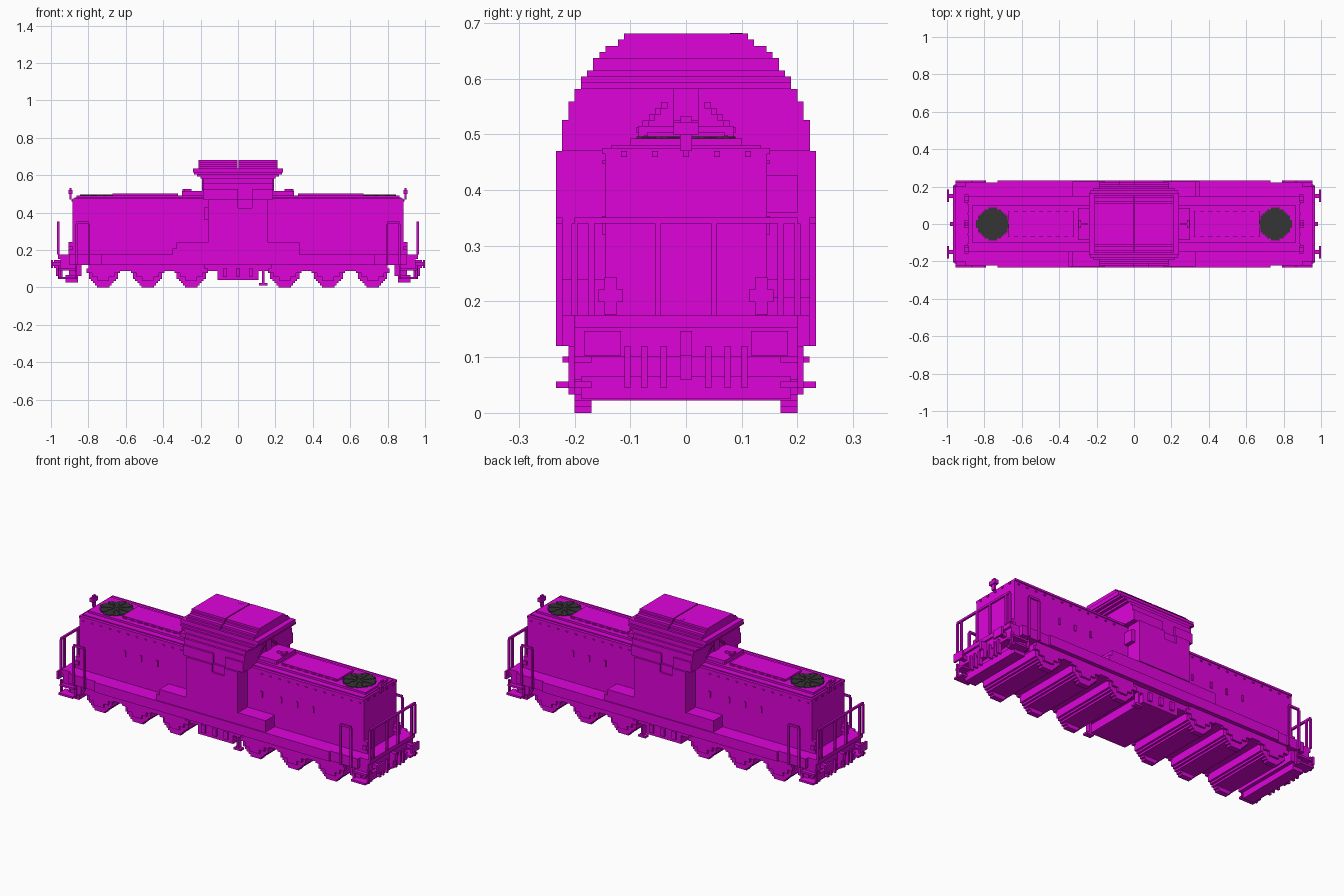
import bpy, bmesh, math
from mathutils import Matrix

cube = bpy.data.objects.get("Cube")
if cube:
    bpy.data.objects.remove(cube, do_unlink=True)

# Main dimensions
STEP = 1 / 90  # size of one block in the stepped shapes
HALF = STEP / 2
TIP = 1.0
BEAM = 0.95
HOOD_END, HOOD_SIDE, HOOD_TOP = 0.885, 0.145, 0.47
ROOF = HOOD_TOP + 2 * STEP
SIDE, FRAME_SIDE, GAUGE = 0.233, 0.2, 0.17
FRAME, DECK = 0.12, 0.175
CAB_END, CAB_FLOOR = 0.16, 0.24
RAIL_TOP = 0.34


def material(name, rgb):
    mat = bpy.data.materials.new(name)
    mat.use_nodes = True
    mat.diffuse_color = (*rgb, 1)
    mat.node_tree.nodes["Principled BSDF"].inputs["Base Color"].default_value = (*rgb, 1)
    return mat


MAGENTA = material("magenta", (0.74, 0.001, 0.71))
GREY = material("dark grey", (0.035, 0.035, 0.035))


def both(half):
    return (-half, half)


def around(centre, half):
    return (centre - half, centre + half)


def above(base, height):
    return (base, base + height)


def part(name, boxes, mat=MAGENTA):
    """One object made of blocks, each given as its x, y and z spans."""
    bm = bmesh.new()
    for spans in boxes:
        middle = Matrix.Translation([(low + high) / 2 for low, high in spans])
        size = Matrix.Diagonal([high - low for low, high in spans] + [1])
        bmesh.ops.create_cube(bm, size=1, matrix=middle @ size)
    mesh = bpy.data.meshes.new(name)
    bm.to_mesh(mesh)
    bm.free()
    mesh.materials.append(mat)
    bpy.context.collection.objects.link(bpy.data.objects.new(name, mesh))


def flip_x(boxes):
    return boxes + [((-b, -a), y, z) for (a, b), y, z in boxes]


def flip_y(boxes):
    return boxes + [(x, (-b, -a), z) for x, (a, b), z in boxes]


def four(boxes):
    return flip_x(flip_y(boxes))


def turned(boxes):
    """The boxes and their copies turned half way round."""
    return boxes + [((-b, -a), (-d, -c), z) for (a, b), (c, d), z in boxes]


def disc_rows(radius):
    """Rows of a stepped disc: span of the row and its half width."""
    count = round(radius / STEP)
    for row in range(-count, count):
        across = math.sqrt(radius ** 2 - ((row + 0.5) * STEP) ** 2)
        yield above(row * STEP, STEP), max(round(across / STEP), 1) * STEP


# Frame, deck and raised step beside the cab
part("underframe", [(both(0.8), both(FRAME_SIDE), (FRAME - 3 * STEP, FRAME + STEP))])
part("deck", [(both(0.73), both(SIDE), (FRAME, DECK)),
              (both(0.9), both(SIDE - STEP), (FRAME, DECK)),
              (both(BEAM + STEP), both(FRAME_SIDE), above(DECK - 2 * STEP, 2 * STEP))])
part("side_step", [(both(0.33), both(SIDE - HALF), (DECK, CAB_FLOOR))]
     + turned([((-0.35, 0), (-SIDE + HALF, 0), above(DECK, 3 * STEP))]))

# Long hood with stepped roof edges
part("hood", [(both(HOOD_END), both(HOOD_SIDE), (DECK, HOOD_TOP)),
              (both(HOOD_END), both(HOOD_SIDE + HALF), around(HOOD_TOP, HALF)),
              (both(HOOD_END - STEP), both(HOOD_SIDE - STEP), above(HOOD_TOP, STEP)),
              (both(HOOD_END - 2 * STEP), both(HOOD_SIDE - 4 * STEP), (HOOD_TOP, ROOF))])
part("hood_top_panels", flip_x([((0.32, 0.67), both(0.07), above(ROOF, STEP)),
                                ((CAB_END, 0.3), both(0.085), above(ROOF, 2 * STEP))]))
part("hood_top_ribs", four([(above(0.33 + rib * 4 * STEP, 2 * STEP), above(0.07, HALF),
                             above(ROOF, HALF)) for rib in range(8)]))
part("hood_edge_rivets", four([(around(0.25 + rivet * 5 * STEP, HALF),
                                above(HOOD_SIDE, HALF), above(HOOD_TOP - 2 * STEP, HALF))
                               for rivet in range(12)]))
part("hood_side_vents", turned([(around(x, HALF), above(-HOOD_SIDE - HALF, HALF),
                                 above(0.32, 3 * STEP))
                                for x in (-0.6, -0.5, -0.4, 0.25, 0.37, 0.47, 0.57)]))
part("hood_end_rivets", flip_x([(above(HOOD_END, HALF), around(rivet * 5 * STEP, HALF),
                                 above(HOOD_TOP - STEP, STEP))
                                for rivet in range(-2, 3)]))
part("roof_horns", flip_x([(around(0.27, 2 * STEP), both(HALF), above(ROOF, 3 * STEP)),
                           (around(0.29, HALF), both(2 * STEP), above(ROOF, 3 * STEP))]))

# Roof fans: stepped disc with radial blades, almost flush with the hood top
FAN, FAN_X, THIN = 0.085, 0.755, 0.002
BLOCKS = [(i + 0.5) * STEP for i in range(-8, 8)]
for label, centre in (("left", FAN_X), ("right", -FAN_X)):
    part(label + "_fan", [(around(centre, across), row, around(ROOF, THIN))
                          for row, across in disc_rows(FAN)], GREY)
    part(label + "_fan_blades",
         [(around(centre + x, HALF), around(y, HALF), above(ROOF, 2 * THIN))
          for x in BLOCKS for y in BLOCKS
          if math.hypot(x, y) < FAN and math.sin(math.atan2(y, x) * 8) > 0.2], GREY)

# Cab and roof: one arched cross-section in stepped rows, flared at the eaves
SHOULDER, EAVES, FLARE, CROWN = HOOD_TOP, 0.58, 0.635, 0.68
WINDOW_LOW, WINDOW_HIGH, PANE = SHOULDER - 4 * STEP, 0.525, 0.075


def arch(z):
    """Half width of the row of blocks starting at z."""
    if z < SHOULDER - HALF:
        return SIDE
    width = SIDE * math.sqrt(1 - ((z + HALF - 0.45) / 0.26) ** 2)
    return math.floor(width / STEP) * STEP


def cab_length(z):
    if z < SHOULDER - HALF:
        return CAB_END
    if z < EAVES:
        return CAB_END + 2.5 * STEP
    if z < FLARE:
        return min(0.24, 0.2 + (z - EAVES) * 1.5)
    return 0.21


rows = round((CROWN - WINDOW_LOW) / STEP)
levels = [WINDOW_LOW + row * STEP for row in range(rows)]
cab = [(both(CAB_END), both(SIDE), (CAB_FLOOR, WINDOW_LOW))]
for z in levels:
    end, width, level = cab_length(z), arch(z), above(z, STEP)
    if z < WINDOW_HIGH - HALF:
        # Rows beside the recessed side windows
        core = width - STEP
        cab.append((both(end), both(core), level))
        cab += turned([((-end, 0), (-width, -core), level), ((PANE, end), (-width, -core), level)])
    elif z < FLARE:
        cab.append((both(end), both(width), level))
part("cab", cab)
part("cab_roof", flip_x([((HALF / 2, cab_length(z)), both(arch(z)), above(z, STEP))
                         for z in levels if z >= FLARE]))
part("cab_roof_hatch", [(around(-0.04, STEP), around(0.09, STEP), around(CROWN, THIN))])
part("cab_door_handles", turned([(above(-CAB_END - 2 * STEP, 2 * STEP), (-FRAME_SIDE, -HOOD_SIDE),
                                  above(0.36, 6 * STEP))]))

# Windscreen frames: centre pillar and stepped lower corners
screen = above(CAB_END + 2 * STEP, STEP)
part("windscreen_frames", flip_x(
    [(screen, both(2 * STEP), (ROOF, EAVES + 2 * STEP))]
    + flip_y([(screen, above((i + 3) * STEP, STEP), above(EAVES - (i + 3) * STEP, STEP))
              for i in range(5)])))

# Lamps on the hood ends
lamp = 0.51
part("end_lamps", flip_x([(around(HOOD_END + STEP, STEP), both(2 * STEP), around(lamp, STEP)),
                          (around(HOOD_END + STEP, HALF), both(STEP), (HOOD_TOP, lamp + 2 * STEP))]))
part("lower_lamps", four([(above(HOOD_END, 2 * STEP), around(0.135, wide), around(0.21, tall))
                          for wide, tall in ((2 * STEP, STEP), (STEP, 3 * STEP))]))

# End railings and corner hand rails
rail = around(BEAM + STEP, HALF)
part("end_railings", flip_x([(rail, both(FRAME_SIDE), above(RAIL_TOP, STEP))]
                            + flip_y([(rail, around(y, HALF), (DECK, RAIL_TOP))
                                      for y in (0.05, GAUGE, FRAME_SIDE)])))
HANDRAIL, SPREAD = 0.83, 0.033
rail_side = (SIDE - STEP, SIDE)
part("corner_handrails", four([(around(HANDRAIL + side * SPREAD, HALF), rail_side,
                                (FRAME, RAIL_TOP)) for side in (-1, 1)]
                              + [(around(HANDRAIL, SPREAD), rail_side, above(RAIL_TOP, STEP))]))

# Buffer beams, buffers, couplings and end steps
BUFFER_Y, BUFFER_Z = 0.15, 0.125
part("buffer_beams", flip_x([((HOOD_END, BEAM), both(FRAME_SIDE), (0.1, DECK))]))
part("buffers", four([((BEAM, TIP), around(BUFFER_Y, STEP), around(BUFFER_Z, STEP)),
                      ((TIP - STEP, TIP), around(BUFFER_Y, 3 * STEP), around(BUFFER_Z, 2 * STEP))]))
part("couplings", flip_x([(above(BEAM, 3 * STEP), both(STEP), around(BUFFER_Z, 2 * STEP)),
                          (above(BEAM, 2 * STEP), both(STEP), (0.06, BUFFER_Z))]))
part("brake_hoses", four([(above(BEAM - STEP, 2 * STEP), around(y, HALF), (0.045, FRAME))
                          for y in (0.04, 0.075, 0.105)]))
part("track_guards", flip_x([(around(0.89, 3 * STEP), both(FRAME_SIDE - STEP), (0.025, 0.065)),
                             (around(0.87, 3 * STEP), both(FRAME_SIDE), (0.06, FRAME))]))
part("entry_steps", four([(around(0.91, 4 * STEP), (GAUGE, SIDE), above(0.045, STEP)),
                          (around(0.91, 4 * STEP), (GAUGE, SIDE - STEP), above(0.09, STEP))]
                         + [(around(0.91 + side * 4 * STEP, HALF),
                             above(FRAME_SIDE, STEP), (0.045, FRAME)) for side in (-1, 1)]))

# Two three-axle bogies
RADIUS = 7 * STEP
wheels, axles, axle_boxes = [], [], []
for axle in (0.25, 0.483, 0.72):
    for (low, high), across in disc_rows(RADIUS):
        length, level = around(axle, across), (low + RADIUS, high + RADIUS)
        if level[0] > FRAME:
            continue
        wheels += four([(length, (GAUGE, FRAME_SIDE), level)])
        if level[0] > STEP + HALF:
            axles += flip_x([(length, both(GAUGE), level)])
    for tier in range(1, 4):
        axle_boxes += four([(around(axle, tier * 2.7 * STEP), above(FRAME_SIDE - HALF, 1.5 * STEP),
                             above((1 + 2 * tier) * STEP, 2 * STEP))])
part("wheels", wheels)
part("axle_housings", axles)
part("axle_boxes", axle_boxes)
part("bogie_frames", four([((0.18, 0.8), above(FRAME_SIDE - STEP, 2 * STEP),
                            (FRAME - 3 * STEP, FRAME))]))

# Tank and pickup between the bogies
part("tank", [(both(0.11), both(FRAME_SIDE), (0.04, FRAME))])
part("tank_fittings", flip_y([(around(x, STEP), above(FRAME_SIDE, STEP), around(0.08, 2 * STEP))
                              for x in (-0.07, 0, 0.07)]))
part("track_pickups", flip_y([(around(0.135, HALF), (GAUGE, FRAME_SIDE), (STEP, FRAME)),
                              (around(0.135, 2 * STEP), (GAUGE, FRAME_SIDE), above(STEP, STEP))]))
